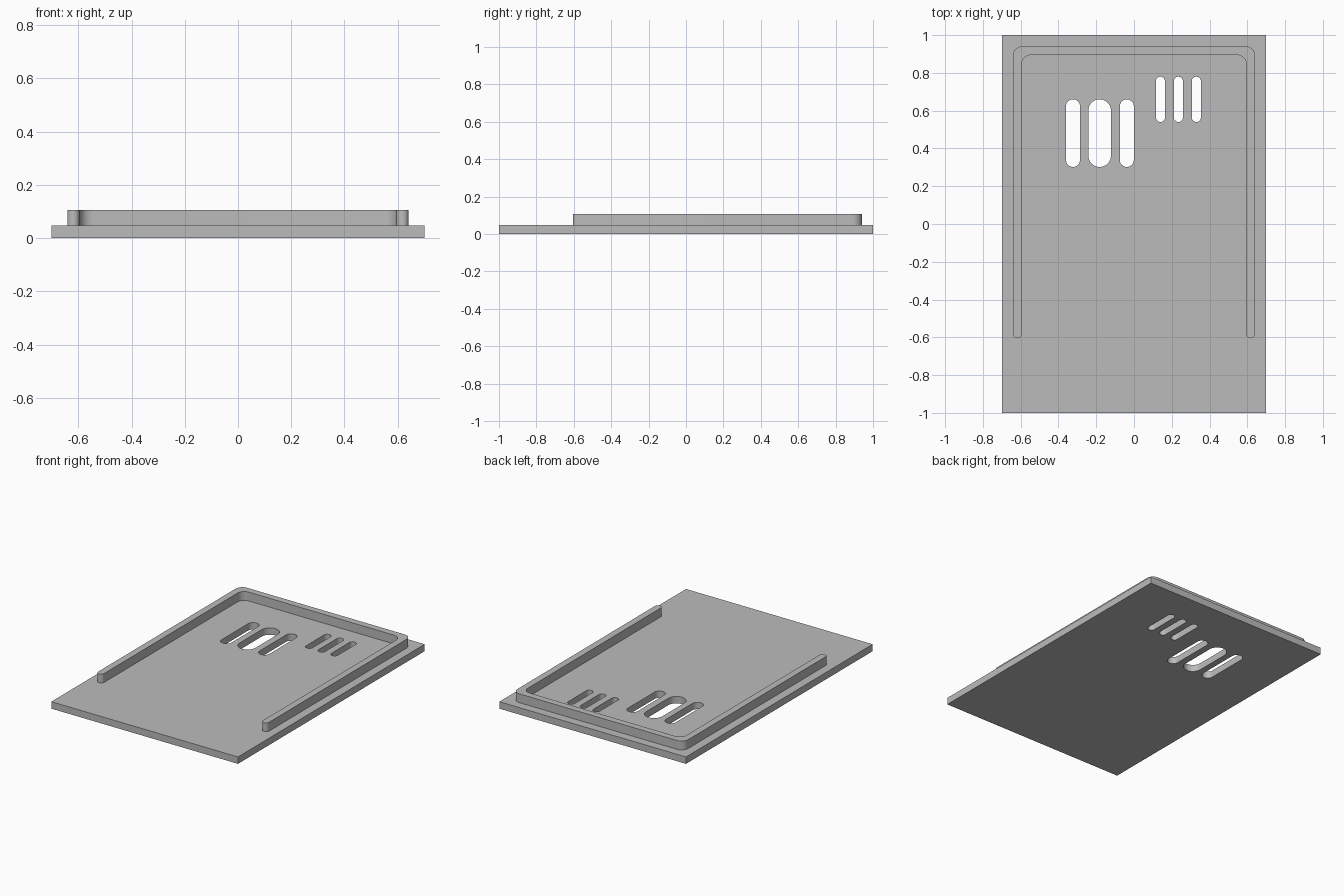
import bpy, bmesh, math
from mathutils import Vector

cube = bpy.data.objects.get("Cube")
if cube:
    bpy.data.objects.remove(cube, do_unlink=True)

PLATE_TOP, RAIL_TOP = 0.047, 0.107

grey = bpy.data.materials.new("plain grey")
grey.use_nodes = True
grey.diffuse_color = (0.5, 0.5, 0.5, 1)
grey.node_tree.nodes["Principled BSDF"].inputs["Base Color"].default_value = grey.diffuse_color


def rounded(corners, steps=10):
    """Closed outline with each (x, y, radius) corner filleted."""
    pts = []
    for i, (x, y, r) in enumerate(corners):
        p = Vector((x, y))
        if r == 0:
            pts.append(p)
            continue
        a = (Vector(corners[i - 1][:2]) - p).normalized()
        b = (Vector(corners[(i + 1) % len(corners)][:2]) - p).normalized()
        for k in range(steps + 1):
            t = math.pi / 2 * k / steps
            q = p + r * (a * (1 - math.sin(t)) + b * (1 - math.cos(t)))
            if not pts or (q - pts[-1]).length > 1e-5:
                pts.append(q)
    if (pts[0] - pts[-1]).length < 1e-5:
        pts.pop()
    return pts


def box_outline(x0, x1, y0, y1, r=0):
    return rounded([(x0, y0, r), (x1, y0, r), (x1, y1, r), (x0, y1, r)])


def slab(name, outlines, z0, z1):
    """Fill the first outline, leave the others as holes, and raise it."""
    bm = bmesh.new()
    edges = []
    for pts in outlines:
        vs = [bm.verts.new((p.x, p.y, z0)) for p in pts]
        edges += [bm.edges.new((v, vs[i - 1])) for i, v in enumerate(vs)]
    bmesh.ops.triangle_fill(bm, edges=edges, use_beauty=True, normal=(0, 0, 1))
    top = bmesh.ops.extrude_face_region(bm, geom=bm.faces[:], use_keep_orig=True)["geom"]
    bmesh.ops.translate(bm, vec=(0, 0, z1 - z0),
                        verts=[g for g in top if isinstance(g, bmesh.types.BMVert)])
    bmesh.ops.recalc_face_normals(bm, faces=bm.faces[:])
    mesh = bpy.data.meshes.new(name)
    bm.to_mesh(mesh)
    bm.free()
    mesh.materials.append(grey)
    obj = bpy.data.objects.new(name, mesh)
    bpy.context.collection.objects.link(obj)
    bpy.ops.object.select_all(action='DESELECT')
    obj.select_set(True)
    bpy.context.view_layer.objects.active = obj
    bpy.ops.object.shade_smooth_by_angle(angle=math.radians(30))
    return obj


# Base plate with three large and three small slots: (centre x, width)
slots = [box_outline(x - w / 2, x + w / 2, 0.302, 0.66, w / 2)
         for x, w in ((-0.323, 0.074), (-0.182, 0.12), (-0.038, 0.074))]
slots += [box_outline(x - 0.024, x + 0.024, 0.54, 0.78, 0.024)
          for x in (0.14, 0.235, 0.33)]
slab("base_plate", [box_outline(-0.7, 0.7, -1, 1)] + slots, 0, PLATE_TOP)

# Raised U-shaped rail, open at the front, with round ends
OUT, INN, END, R, TIP = 0.641, 0.595, -0.605, 0.05, 0.023
half = [(INN, 0.895, R), (INN, END, TIP), (OUT, END, TIP), (OUT, 0.941, R)]
rail = half + [(-x, y, r) for x, y, r in reversed(half)]
slab("u_rail", [rounded(rail)], PLATE_TOP, RAIL_TOP)
